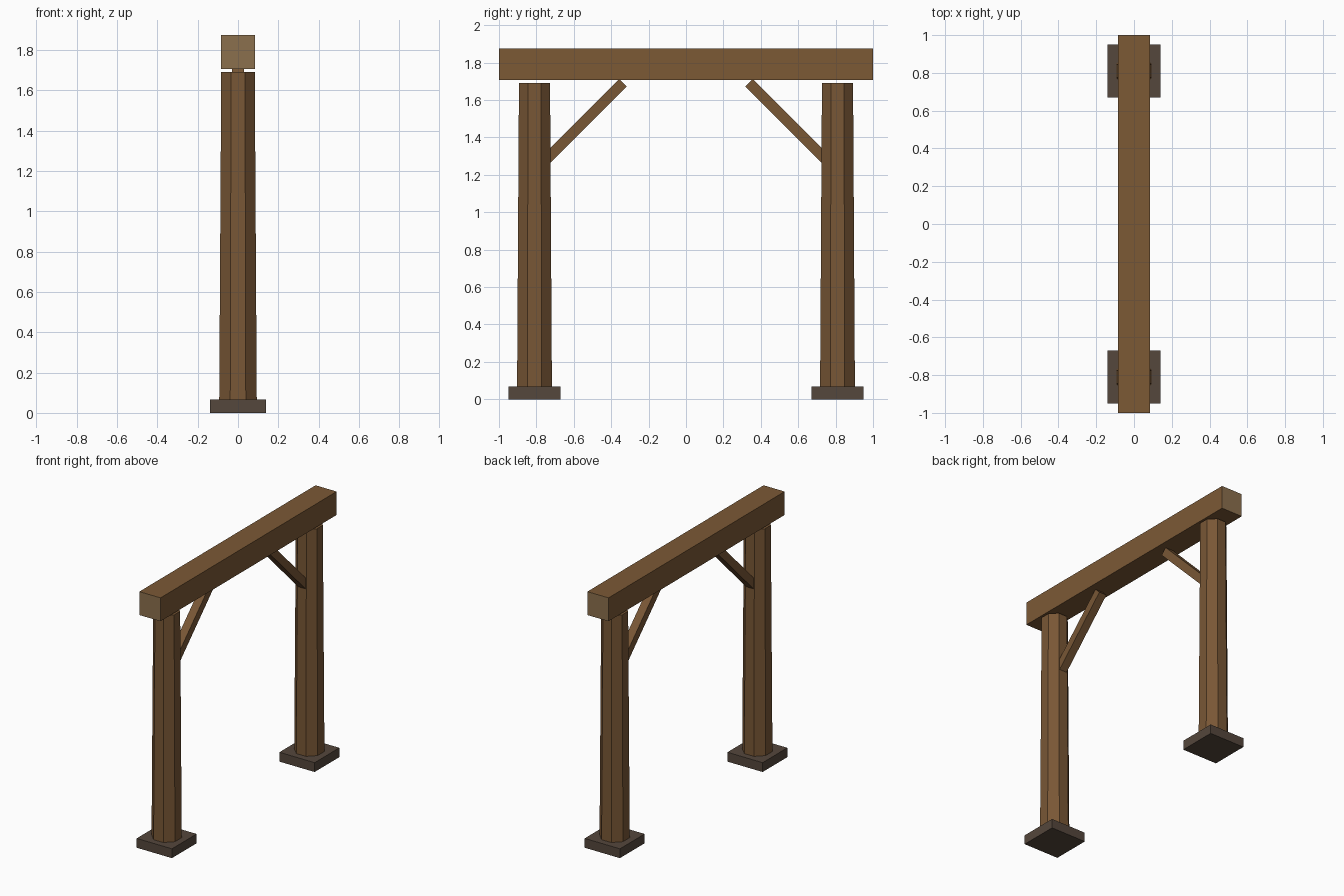
import bpy
from math import radians

if "Cube" in bpy.data.objects:
    bpy.data.objects.remove(bpy.data.objects["Cube"])


def material(name, rgb):
    m = bpy.data.materials.new(name)
    m.diffuse_color = (*rgb, 1)
    m.use_nodes = True
    m.node_tree.nodes["Principled BSDF"].inputs["Base Color"].default_value = m.diffuse_color
    return m


beam_wood = material("beam_wood", (0.20, 0.10, 0.036))
post_wood = material("post_wood", (0.19, 0.095, 0.036))
end_grain = material("end_grain", (0.26, 0.16, 0.075))
foot_dark = material("foot_dark", (0.09, 0.063, 0.045))


def box(name, center, size, mat, tilt=0):
    bpy.ops.mesh.primitive_cube_add(size=1, location=center)
    ob = bpy.context.object
    ob.name = name
    ob.scale = size
    bpy.ops.object.transform_apply(location=False, rotation=False, scale=True)
    ob.rotation_euler.x = tilt
    ob.data.materials.append(mat)
    return ob


# Top beam with lighter end grain
beam = box("top_beam", (0, 0, 1.79), (0.168, 2.0, 0.168), beam_wood)
beam.data.materials.append(end_grain)
for face in beam.data.polygons:
    if abs(face.normal.y) > 0.9:
        face.material_index = 1

for side, label in ((-1, "front"), (1, "back")):
    # Square foot block
    box(f"{label}_foot", (0, side * 0.81, 0.0335), (0.28, 0.28, 0.067), foot_dark)

    # Tapered eight-sided post, flats facing the axes
    z0, z1 = 0.03, 1.692
    bpy.ops.mesh.primitive_cone_add(
        vertices=8, radius1=0.101, radius2=0.09, depth=z1 - z0,
        location=(0, side * 0.81, (z0 + z1) / 2), rotation=(0, 0, radians(22.5)))
    post = bpy.context.object
    post.name = f"{label}_post"
    post.data.materials.append(post_wood)

    # Diagonal brace from post to beam
    box(f"{label}_brace", (0, side * 0.55, 1.48), (0.06, 0.057, 0.6),
        post_wood, tilt=side * radians(45))
